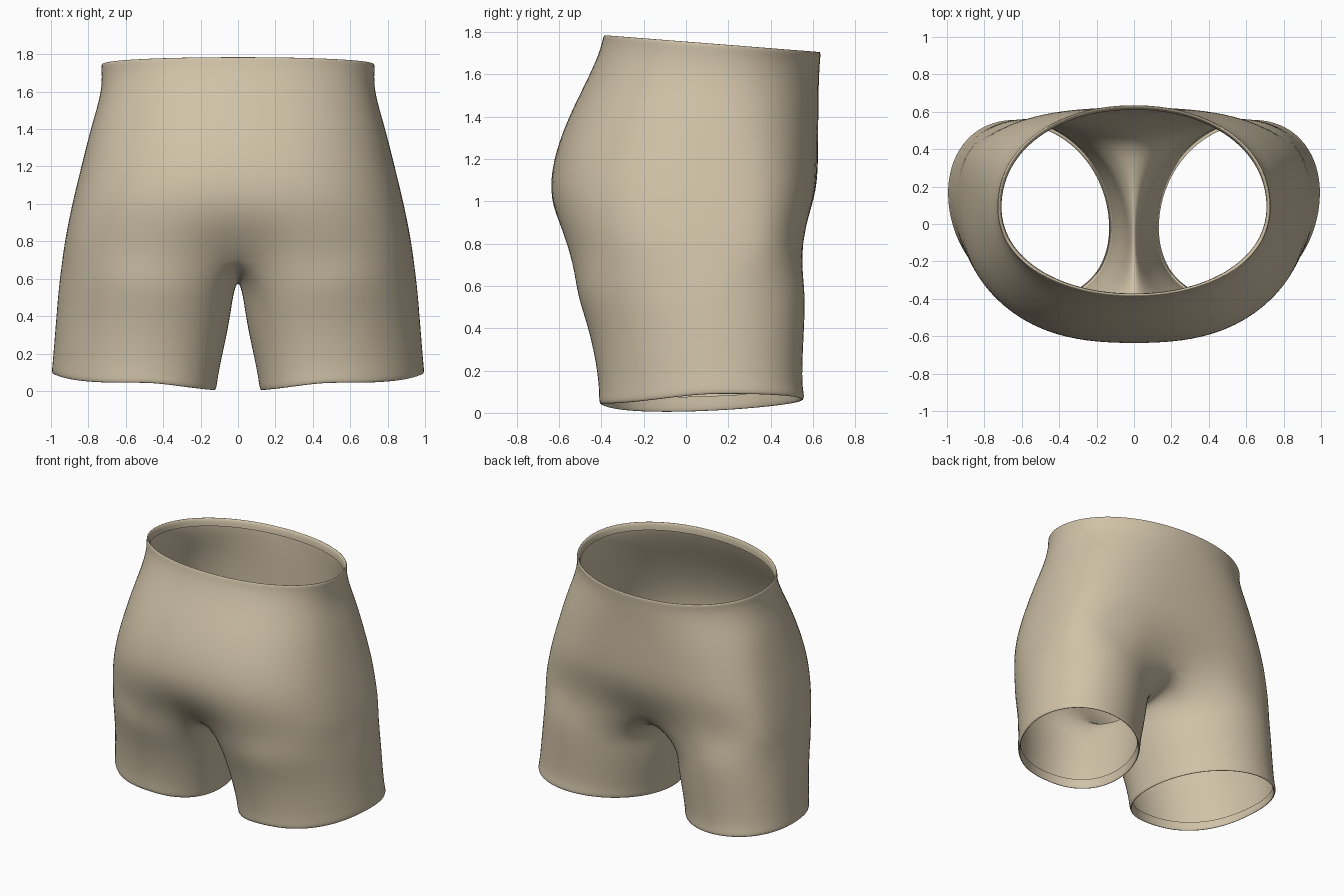
import bpy, bmesh, math

if "Cube" in bpy.data.objects:
    bpy.data.objects.remove(bpy.data.objects["Cube"])

K, INNER = 14, 6          # columns around the outside, columns on the inner thigh


def power(v, p):
    return math.copysign(abs(v) ** p, v)


def torso_row(z, w, front, back, mid, nf, nb, tilt=0.0, pinch=0.0, dip=0.0):
    """Half ring from centre front, round the side, to centre back."""
    row = []
    for i in range(K + 1):
        t = math.pi * i / K
        n = nf if i <= K / 2 else nb
        s, c = max(math.sin(t), 0.0), math.cos(t)
        x = 0.0 if i in (0, K) else w * s ** (2 / n)
        y = mid - (mid - front if c > 0 else back - mid) * power(c, 2 / n)
        near = max(0.0, 1 - x / 0.4) ** 2
        y -= math.copysign(pinch * near, y)
        row.append((x, y, z - tilt * (y - 0.12) - dip * near))
    return row


def leg_row(z, xi, xo, front, back, skew, inner_drop, hem=0.0):
    """Closed ring round one leg, starting at the inner front."""
    row = []
    cx, cy = (xi + xo) / 2, (front + back) / 2
    rx, ry = (xo - xi) / 2, (back - front) / 2
    for i in range(K + INNER):
        deg = -130 + 260 * i / K if i <= K else 130 + 100 * (i - K) / INNER
        c, s = math.cos(math.radians(deg)), math.sin(math.radians(deg))
        x = cx + rx * 1.008 * power(c, 0.97) + skew * s
        y = cy + ry * 1.015 * power(s, 0.97)
        wave = 0.035 * c + 0.008 * s - 0.012 * max(0, -c) * (1 - s)
        wave -= 0.05 * max(0, -s) * max(0, c)
        row.append((max(x, 0.012), y, z - inner_drop * max(0, -c) + hem * wave))
    return row


# Torso rings, folded waistband first
torso = [
    torso_row(1.69, 0.714, -0.375, 0.615, 0.09, 2.1, 2.1, 0.078),
    torso_row(1.735, 0.717, -0.377, 0.620, 0.09, 2.1, 2.1, 0.078),
    torso_row(1.750, 0.731, -0.388, 0.636, 0.09, 2.1, 2.1, 0.078),
    torso_row(1.735, 0.739, -0.396, 0.641, 0.09, 2.1, 2.1, 0.078),
    torso_row(1.69, 0.732, -0.404, 0.636, 0.09, 2.1, 2.1, 0.07),
    torso_row(1.58, 0.738, -0.455, 0.631, 0.10, 2.2, 2.25, 0.04),
    torso_row(1.42, 0.788, -0.550, 0.628, 0.11, 2.3, 2.5),
    torso_row(1.23, 0.835, -0.625, 0.628, 0.12, 2.4, 2.75),
    torso_row(1.05, 0.880, -0.653, 0.622, 0.13, 2.5, 3.0),
    torso_row(0.90, 0.912, -0.625, 0.585, 0.14, 2.6, 3.25, pinch=0.02),
    torso_row(0.76, 0.938, -0.588, 0.565, 0.14, 2.6, 3.4, pinch=0.12, dip=0.03),
]
# Saddle between the legs, from centre back to centre front
saddle = [(0, 0.33, 0.67), (0, 0.18, 0.62), (0, 0.03, 0.595),
          (0, -0.12, 0.60), (0, -0.27, 0.64)]
# Leg rings, ending in a folded hem
legs = [
    leg_row(0.59, 0.030, 0.952, -0.525, 0.565, 0.08, 0.07),
    leg_row(0.42, 0.050, 0.966, -0.465, 0.560, 0.08, 0.05),
    leg_row(0.24, 0.085, 0.980, -0.425, 0.550, 0.08, 0.03),
    leg_row(0.115, 0.113, 0.988, -0.410, 0.550, 0.08, 0.0, 0.8),
    leg_row(0.064, 0.120, 0.993, -0.413, 0.562, 0.08, 0.0, 1),
    leg_row(0.050, 0.130, 0.981, -0.400, 0.550, 0.08, 0.0, 1),
    leg_row(0.067, 0.138, 0.973, -0.392, 0.540, 0.08, 0.0, 1),
    leg_row(0.115, 0.138, 0.973, -0.392, 0.537, 0.08, 0.0, 0.8),
]

# Half garment skin
bm = bmesh.new()
rings = [[bm.verts.new(p) for p in row] for row in torso]
for a, b in zip(rings, rings[1:]):
    for i in range(K):
        bm.faces.new((a[i], b[i], b[i + 1], a[i + 1]))
loops = [rings[-1] + [bm.verts.new(p) for p in saddle]]
loops += [[bm.verts.new(p) for p in row] for row in legs]
for a, b in zip(loops, loops[1:]):
    n = len(a)
    for i in range(n):
        j = (i + 1) % n
        bm.faces.new((a[i], b[i], b[j], a[j]))
for f in bm.faces:
    f.smooth = True
mesh = bpy.data.meshes.new("shorts")
bm.to_mesh(mesh)
bm.free()

fabric = bpy.data.materials.new("beige fabric")
fabric.diffuse_color = (0.63, 0.54, 0.39, 1)
fabric.use_nodes = True
fabric.node_tree.nodes["Principled BSDF"].inputs["Base Color"].default_value = fabric.diffuse_color
mesh.materials.append(fabric)
shorts = bpy.data.objects.new("shorts", mesh)
bpy.context.collection.objects.link(shorts)

# Mirror to the other leg and smooth
mirror = shorts.modifiers.new("mirror", 'MIRROR')
mirror.use_clip = True
mirror.merge_threshold = 0.002
smooth = shorts.modifiers.new("smooth", 'SUBSURF')
smooth.levels = smooth.render_levels = 2
